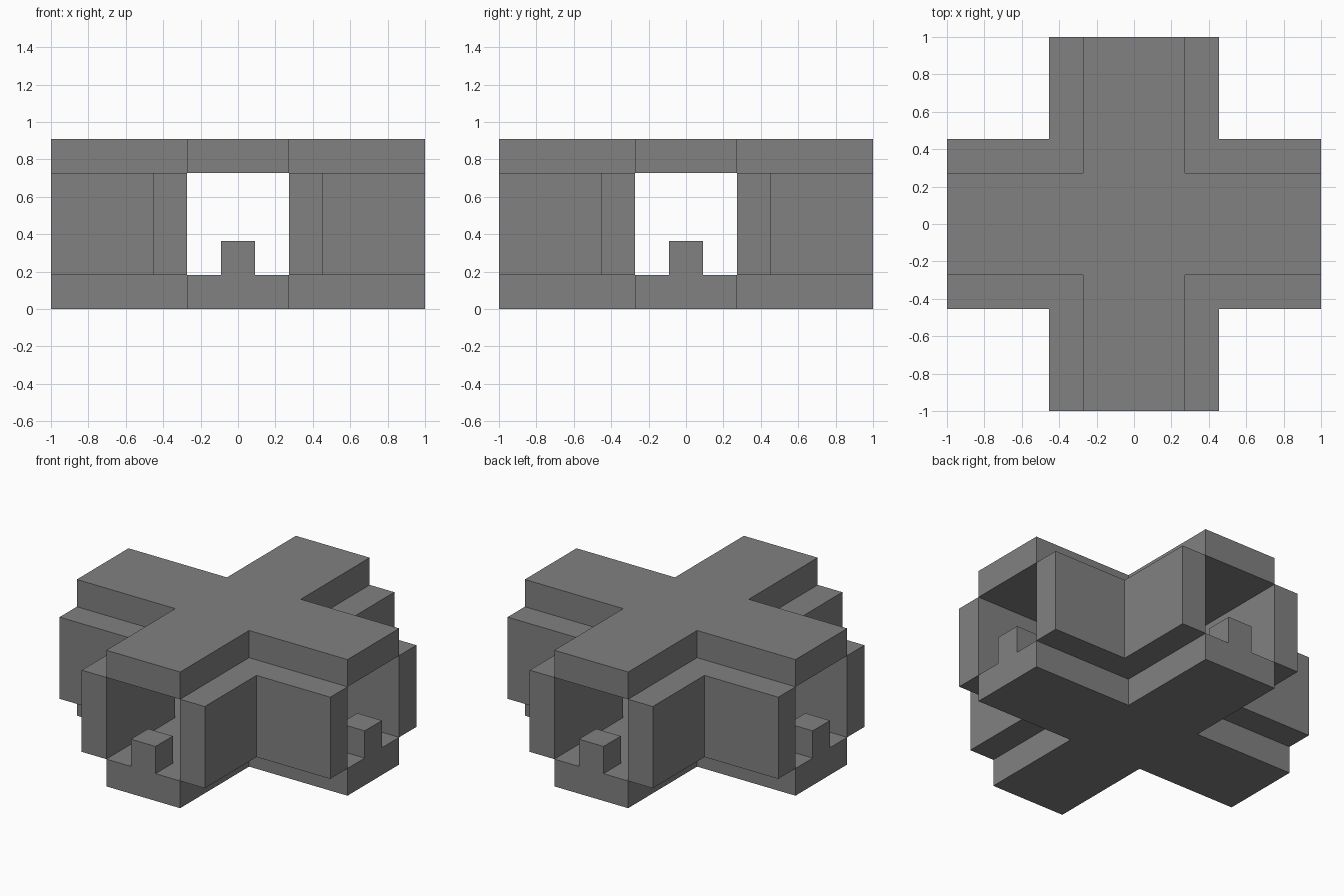
import bpy
import bmesh
from math import pi
from mathutils import Matrix

default_cube = bpy.data.objects.get("Cube")
if default_cube:
    bpy.data.objects.remove(default_cube, do_unlink=True)

UNIT = 2 / 11            # thickness of every slab, wall and stud
INNER = 1.5 * UNIT       # half width of the passage
OUTER = INNER + UNIT     # half width including the walls
END = 1.0                # reach of each arm
TOP = 5 * UNIT

grey = bpy.data.materials.new("plain grey")
grey.use_nodes = True
colour = (0.22, 0.22, 0.22, 1)
grey.diffuse_color = colour
grey.node_tree.nodes["Principled BSDF"].inputs["Base Color"].default_value = colour


def prism(name, profile, low, high, turn=0):
    """Extrude a flat outline from low to high, turned about z."""
    bm = bmesh.new()
    base = bm.faces.new([bm.verts.new((x, y, low)) for x, y in profile])
    raised = bmesh.ops.extrude_face_region(bm, geom=[base], use_keep_orig=True)
    verts = [v for v in raised["geom"] if isinstance(v, bmesh.types.BMVert)]
    bmesh.ops.translate(bm, verts=verts, vec=(0, 0, high - low))
    bmesh.ops.rotate(bm, verts=bm.verts, cent=(0, 0, 0),
                     matrix=Matrix.Rotation(turn, 3, "Z"))
    bmesh.ops.recalc_face_normals(bm, faces=bm.faces)
    mesh = bpy.data.meshes.new(name)
    bm.to_mesh(mesh)
    bm.free()
    mesh.materials.append(grey)
    obj = bpy.data.objects.new(name, mesh)
    bpy.context.collection.objects.link(obj)
    return obj


# Cross-shaped floor and roof
quarter = [(END, -INNER), (END, INNER), (INNER, INNER)]
cross = list(quarter)
for _ in range(3):
    quarter = [(-y, x) for x, y in quarter]
    cross += quarter
prism("floor", cross, 0, UNIT)
prism("roof", cross, TOP - UNIT, TOP)

# L-shaped corner walls and a small stud at the mouth of each arm
corner = [(INNER, INNER), (END, INNER), (END, OUTER),
          (OUTER, OUTER), (OUTER, END), (INNER, END)]
half = UNIT / 2
stud = [(END - UNIT, -half), (END, -half), (END, half), (END - UNIT, half)]
walls = ("back_left", "back_right", "front_right", "front_left")
arms = ("left", "back", "right", "front")
for i in range(4):
    prism(walls[i] + "_wall", corner, UNIT, TOP - UNIT, i * pi / 2)
    prism(arms[i] + "_stud", stud, UNIT, 2 * UNIT, i * pi / 2)
